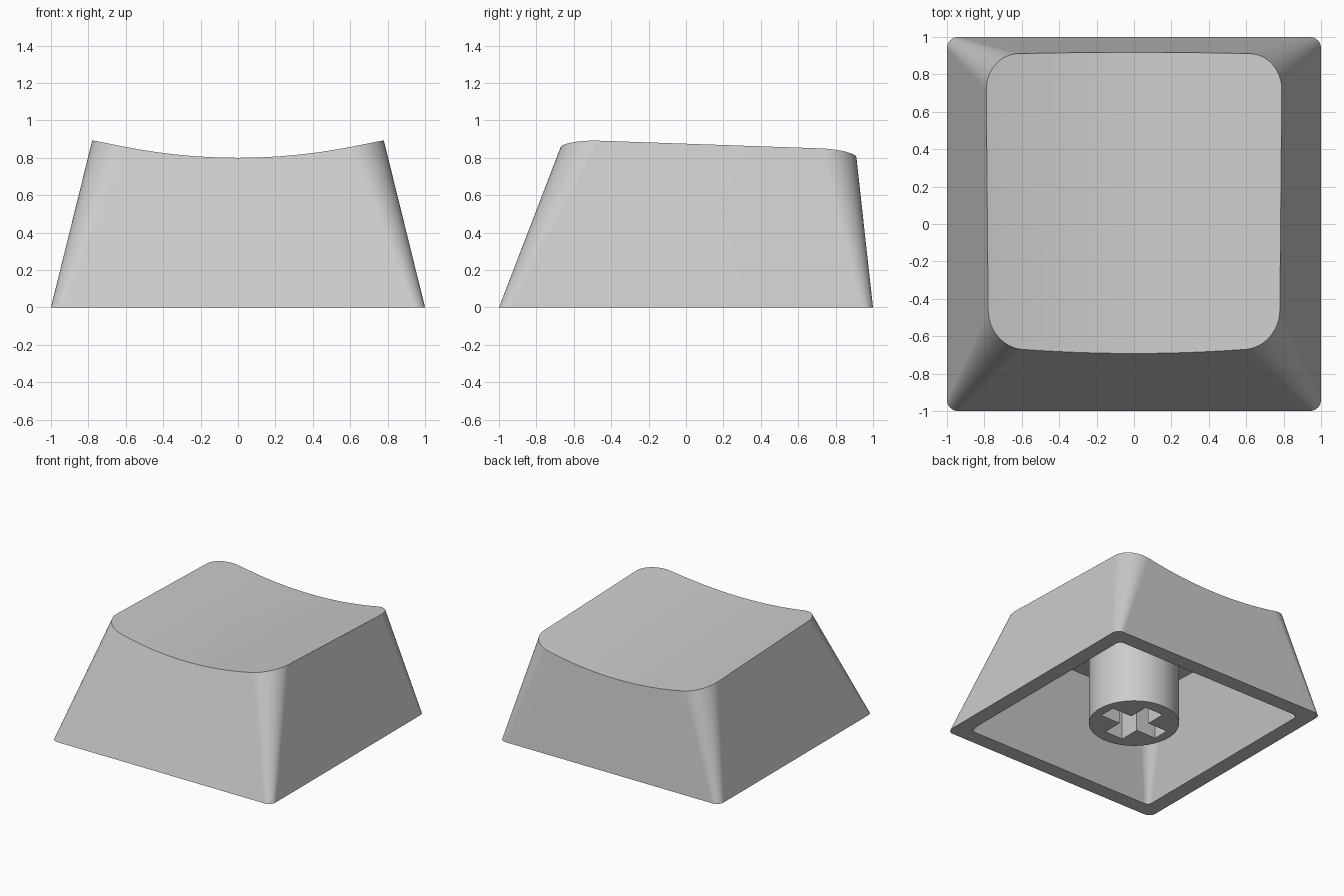
import bpy
import bmesh
from math import sin, cos, pi, sqrt

cube = bpy.data.objects.get("Cube")
if cube:
    bpy.data.objects.remove(cube, do_unlink=True)

GREY = (0.6, 0.6, 0.6, 1.0)
grey = bpy.data.materials.new("light grey plastic")
grey.use_nodes = True
grey.diffuse_color = GREY
grey.node_tree.nodes["Principled BSDF"].inputs["Base Color"].default_value = GREY

CORNER_STEPS = 12
EDGE_STEPS = 20
DISH_RADIUS = 3.1


def finish(name, bm):
    """Turn a bmesh into a smooth object with crisp edges."""
    bmesh.ops.recalc_face_normals(bm, faces=bm.faces)
    mesh = bpy.data.meshes.new(name)
    bm.to_mesh(mesh)
    bm.free()
    mesh.materials.append(grey)
    obj = bpy.data.objects.new(name, mesh)
    bpy.context.collection.objects.link(obj)
    bpy.ops.object.select_all(action='DESELECT')
    obj.select_set(True)
    bpy.context.view_layer.objects.active = obj
    bpy.ops.object.shade_smooth_by_angle(angle=pi / 6)
    normals = obj.modifiers.new("face weighted normals", 'WEIGHTED_NORMAL')
    normals.keep_sharp = True
    return obj


def dish(x, y):
    """Height of the cylindrical, slightly tilted finger dish."""
    return 0.80 + DISH_RADIUS - sqrt(DISH_RADIUS ** 2 - x * x) - 0.037 * (y + 0.69)


def section_point(z, side, angle, along, inset, radius):
    """Point on the tapering rounded rectangle at height z; side is -1 front, 1 back."""
    half = 1 - inset - 0.247 * z
    edge = 1 - inset - (0.385 if side < 0 else 0.111) * z
    r = radius + 0.15 * z
    x = (half - r) * along + r * cos(angle)
    y = side * (edge - r + r * sin(angle))
    return x, y, z


def half_parameters():
    """Corner arc, straight edge, corner arc, running from -x to +x."""
    quarter = [pi / 2 * i / CORNER_STEPS for i in range(CORNER_STEPS + 1)]
    left = [(pi - a, -1) for a in quarter]
    middle = [(pi / 2, -1 + 2 * i / EDGE_STEPS) for i in range(1, EDGE_STEPS)]
    right = [(a, 1) for a in reversed(quarter)]
    return left + middle + right


def add_skin(bm, inset, radius, drop):
    """Four walls and a dished top; returns the open bottom ring."""
    halves = {}
    for side in (-1, 1):
        low, high = [], []
        for angle, along in half_parameters():
            z = 0.8
            for _ in range(15):
                x, y, _z = section_point(z, side, angle, along, inset, radius)
                z = dish(x, y) - drop
            low.append(bm.verts.new(section_point(0, side, angle, along, inset, radius)))
            high.append(bm.verts.new(section_point(z, side, angle, along, inset, radius)))
        halves[side] = low, high
    (front_low, front_high), (back_low, back_high) = halves[-1], halves[1]
    for i in range(len(front_high) - 1):
        bm.faces.new((front_high[i], front_high[i + 1], back_high[i + 1], back_high[i]))
    low, high = front_low + back_low[::-1], front_high + back_high[::-1]
    bridge(bm, low, high)
    return low


def bridge(bm, a, b):
    for i in range(len(a)):
        j = (i + 1) % len(a)
        bm.faces.new((a[i], a[j], b[j], b[i]))


# Hollow cap: outer skin, inner skin and the flat rim joining them
bm = bmesh.new()
outer = add_skin(bm, 0, 0.06, 0)
inner = add_skin(bm, 0.125, 0.04, 0.1)
bridge(bm, outer, inner)
finish("key_cap", bm)


def add_tube(bm, outline, bottom, top):
    """Upright wall around an outline; returns its bottom and top rings."""
    rings = [[bm.verts.new((x, y, z)) for x, y in outline] for z in (bottom, top)]
    bridge(bm, *rings)
    return rings


# Round stem with a cross-shaped socket
STEM_RADIUS = 0.34
LONG_X, WIDE_X = 0.265, 0.068
LONG_Y, WIDE_Y = 0.237, 0.083
circle = [(STEM_RADIUS * cos(2 * pi * i / 64), STEM_RADIUS * sin(2 * pi * i / 64))
          for i in range(64)]
arm = [(LONG_X, WIDE_X), (WIDE_Y, WIDE_X), (WIDE_Y, LONG_Y)]
cross = (arm + [(-x, y) for x, y in arm[::-1]]
         + [(-x, -y) for x, y in arm] + [(x, -y) for x, y in arm[::-1]])
bm = bmesh.new()
stem_low, stem_high = add_tube(bm, circle, 0, 0.72)
socket_low, socket_high = add_tube(bm, cross, 0, 0.5)
bm.faces.new(stem_high)
bm.faces.new(socket_high)
rim = [bm.edges.get((ring[i - 1], ring[i]))
       for ring in (stem_low, socket_low) for i in range(len(ring))]
bmesh.ops.triangle_fill(bm, edges=rim, use_beauty=True, normal=(0, 0, -1))
finish("stem", bm)
